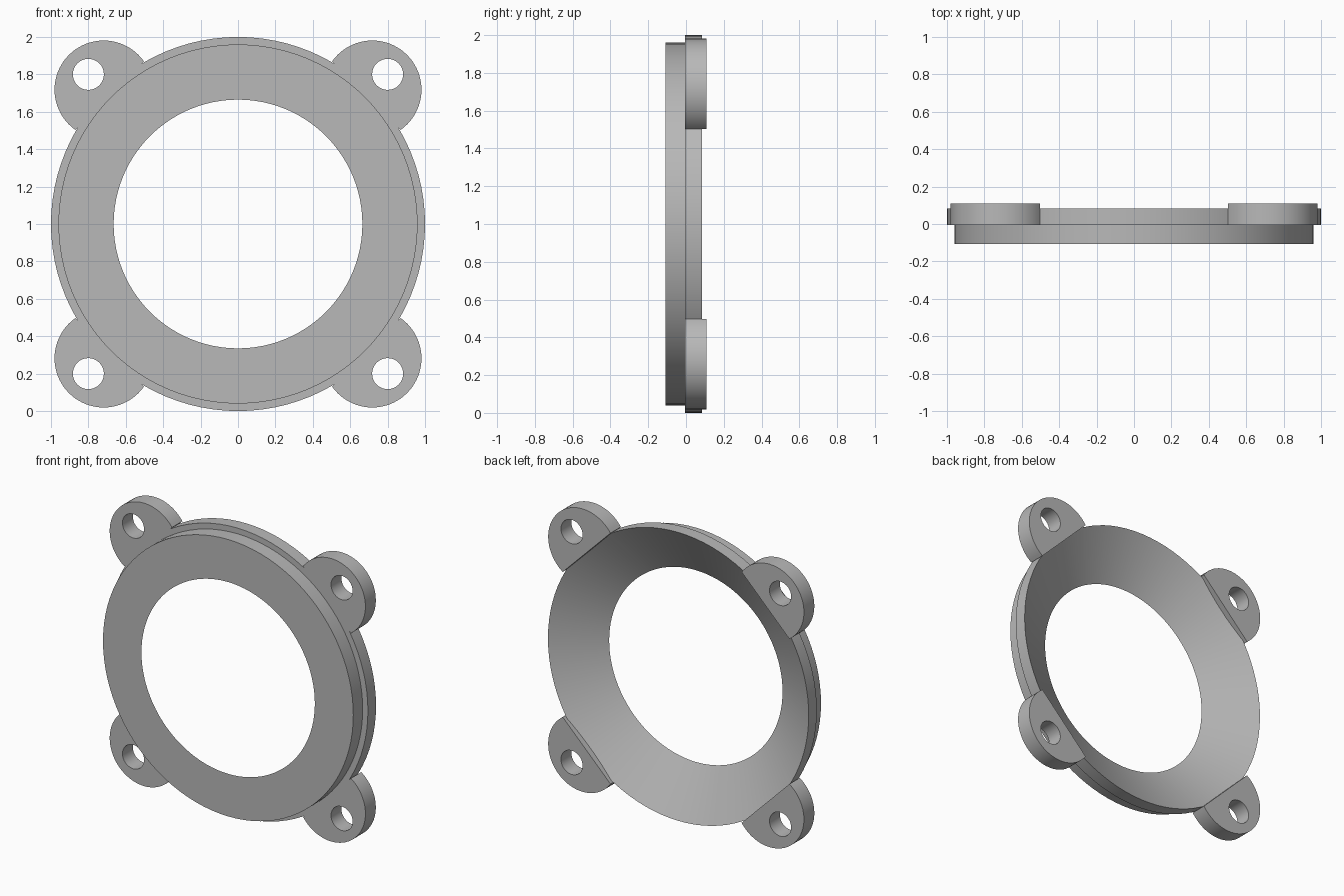
import bpy, bmesh, math
from math import sin, cos, pi

cube = bpy.data.objects.get("Cube")
if cube:
    bpy.data.objects.remove(cube, do_unlink=True)

CENTRE_Z = 1.0
FRONT, STEP, RIM, LUG_BACK = -0.108, -0.005, 0.084, 0.109

grey = bpy.data.materials.new("plain grey")
grey.use_nodes = True
colour = (0.48, 0.48, 0.48, 1)
grey.diffuse_color = colour
grey.node_tree.nodes["Principled BSDF"].inputs["Base Color"].default_value = colour


def finish(name, bm):
    bmesh.ops.recalc_face_normals(bm, faces=bm.faces)
    mesh = bpy.data.meshes.new(name)
    bm.to_mesh(mesh)
    bm.free()
    mesh.materials.append(grey)
    obj = bpy.data.objects.new(name, mesh)
    bpy.context.collection.objects.link(obj)
    return obj


def lathe(name, profile, segments):
    """Revolve a closed (radius, y) profile about the y axis."""
    bm = bmesh.new()
    rings = []
    for i in range(segments):
        a = 2 * pi * i / segments
        rings.append([bm.verts.new((r * cos(a), y, CENTRE_Z + r * sin(a)))
                      for r, y in profile])
    n = len(profile)
    for i, ring in enumerate(rings):
        nxt = rings[(i + 1) % segments]
        for j in range(n):
            k = (j + 1) % n
            bm.faces.new((ring[j], ring[k], nxt[k], nxt[j]))
    return finish(name, bm)


def prism(name, outline, y0, y1):
    """Extrude an (x, z) outline from y0 to y1."""
    bm = bmesh.new()
    face = bm.faces.new([bm.verts.new((x, y0, CENTRE_Z + z)) for x, z in outline])
    new = bmesh.ops.extrude_face_region(bm, geom=[face])["geom"]
    bmesh.ops.translate(bm, vec=(0, y1 - y0, 0),
                        verts=[v for v in new if isinstance(v, bmesh.types.BMVert)])
    return finish(name, bm)


def arc(cx, cz, radius, start, end, steps):
    return [(cx + radius * cos(start + (end - start) * i / steps),
             cz + radius * sin(start + (end - start) * i / steps))
            for i in range(steps + 1)]


def boolean(target, tool, operation):
    mod = target.modifiers.new(operation.lower(), 'BOOLEAN')
    mod.operation = operation
    mod.solver = 'EXACT'
    mod.object = tool
    bpy.context.view_layer.objects.active = target
    bpy.ops.object.modifier_apply(modifier=mod.name)
    bpy.data.objects.remove(tool, do_unlink=True)


# Stepped ring with a conical inside
ring = lathe("flange_ring", [(0.665, FRONT), (0.96, FRONT), (0.96, STEP),
                             (1.0, STEP), (1.0, RIM)], 96)

# Four rounded lugs, each cut straight on its inner side and drilled
LUG, LUG_R, HOLE, HOLE_R = 0.718, 0.263, 0.80, 0.083
half = pi / 2 + math.asin(0.045 / LUG_R)
for sx in (1, -1):
    for sz in (1, -1):
        out = math.atan2(sz, sx)
        lug = prism("mounting_lug",
                    arc(sx * LUG, sz * LUG, LUG_R, out - half, out + half, 40),
                    STEP, LUG_BACK)
        boolean(ring, lug, 'UNION')
for sx in (1, -1):
    for sz in (1, -1):
        drill = prism("hole_cutter",
                      arc(sx * HOLE, sz * HOLE, HOLE_R, 0, 2 * pi, 32)[:-1],
                      -0.3, 0.3)
        drill.hide_render = True
        boolean(ring, drill, 'DIFFERENCE')

# Smooth round walls, crisp edges
bpy.ops.object.select_all(action='DESELECT')
ring.select_set(True)
bpy.context.view_layer.objects.active = ring
bpy.ops.object.shade_smooth_by_angle(angle=math.radians(25))
